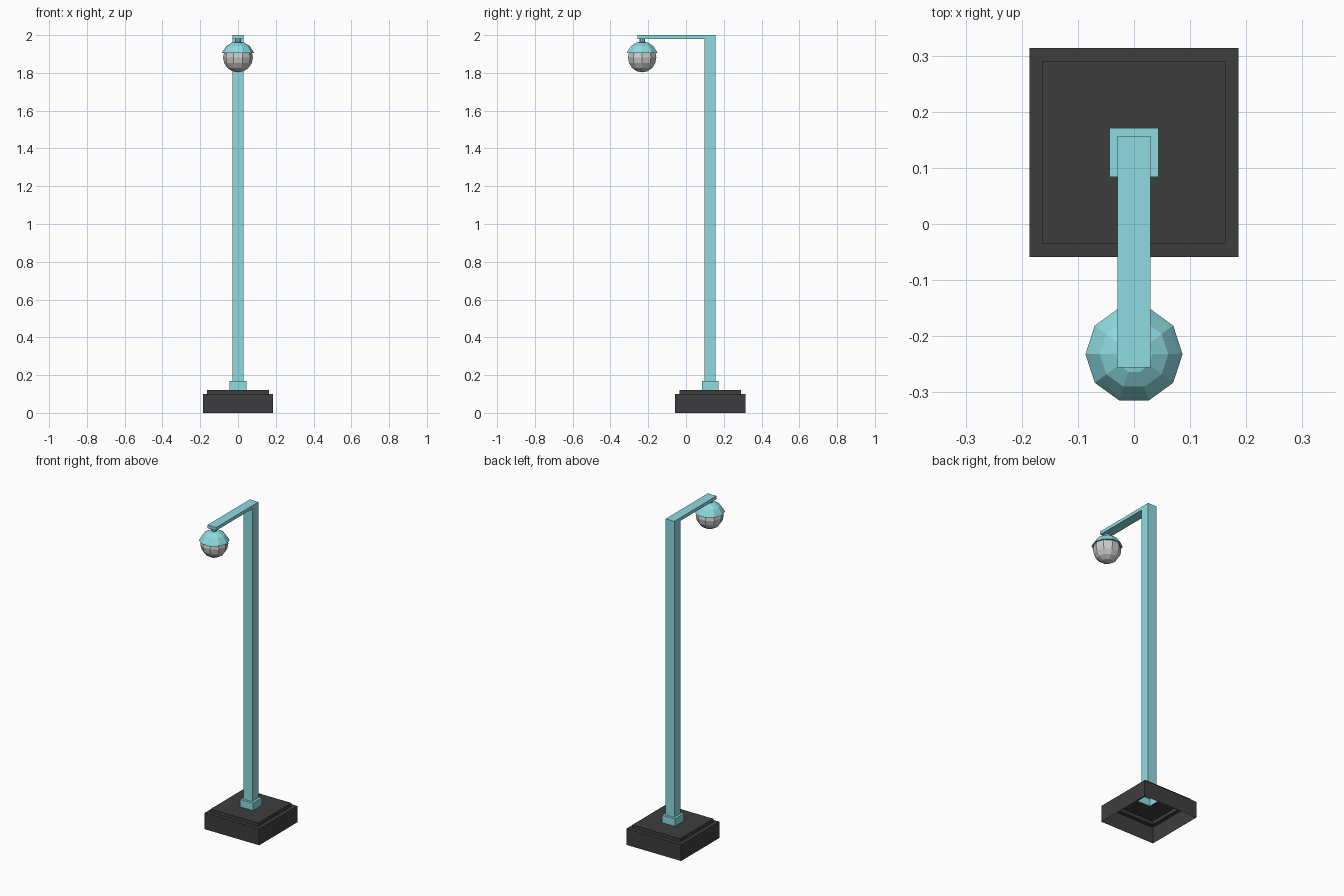
import bpy, bmesh
from math import sin, cos, pi
from mathutils import Vector

if "Cube" in bpy.data.objects:
    bpy.data.objects.remove(bpy.data.objects["Cube"])

POLE_Y, LAMP_Y = 0.1275, -0.232


def material(name, rgb):
    m = bpy.data.materials.new(name)
    m.diffuse_color = (*rgb, 1)
    m.use_nodes = True
    m.node_tree.nodes["Principled BSDF"].inputs["Base Color"].default_value = m.diffuse_color
    return m


CYAN = material("cyan_paint", (0.27, 0.71, 0.75))
DARK = material("dark_stone", (0.048, 0.048, 0.048))


def finish(name, bm, mat=None):
    bmesh.ops.recalc_face_normals(bm, faces=bm.faces)
    me = bpy.data.meshes.new(name)
    bm.to_mesh(me)
    bm.free()
    ob = bpy.data.objects.new(name, me)
    bpy.context.collection.objects.link(ob)
    if mat:
        me.materials.append(mat)
    return ob


def lathe(name, profile, sides, centre, mat=None, turn=0.0, cap=False):
    """Spin (radius, z) points round a vertical axis; radius 0 makes a pole."""
    bm = bmesh.new()
    rings = []
    for r, z in profile:
        n = sides if r > 0 else 1
        rings.append([bm.verts.new((centre[0] + r * cos(2 * pi * i / sides + turn),
                                    centre[1] + r * sin(2 * pi * i / sides + turn), z))
                      for i in range(n)])
    for a, b in zip(rings, rings[1:]):
        for i in range(sides):
            j = (i + 1) % sides
            quad = [a[i % len(a)], a[j % len(a)], b[j % len(b)], b[i % len(b)]]
            bm.faces.new(list(dict.fromkeys(quad)))
    if cap:
        bm.faces.new(rings[-1])
    return finish(name, bm, mat)


def square(name, steps, mat, cap=False):
    """Stepped square block from (half width, z) points, open underneath."""
    return lathe(name, [(h * 2 ** 0.5, z) for h, z in steps], 4,
                 (0, POLE_Y), mat, pi / 4, cap)


# hollow stepped base with an opening under the collar
square("base", [(0.1865, 0), (0.1865, 0.101), (0.163, 0.101),
                (0.163, 0.122), (0.044, 0.122)], DARK)

# collar at the foot of the pole
square("pole_collar", [(0.044, 0.122), (0.044, 0.168), (0.0295, 0.168)], CYAN)

# pole and arm: one bent profile extruded sideways
bm = bmesh.new()
outline = [(0.098, 0.168), (0.157, 0.168), (0.157, 2.0),
           (-0.256, 2.0), (-0.256, 1.98), (0.098, 1.98)]
face = bm.faces.new([bm.verts.new((-0.0295, y, z)) for y, z in outline])
new = bmesh.ops.extrude_face_region(bm, geom=[face])["geom"]
bmesh.ops.translate(bm, vec=Vector((0.059, 0, 0)),
                    verts=[v for v in new if isinstance(v, bmesh.types.BMVert)])
finish("pole_and_arm", bm, CYAN)

# stem, shade and globe of the lamp
lathe("lamp_stem", [(0.016, 1.982), (0.016, 1.958)], 10, (0, LAMP_Y), CYAN)
lathe("lamp_shade", [(0, 1.966), (0.033, 1.960), (0.061, 1.943),
                     (0.079, 1.917), (0.0865, 1.905), (0.077, 1.905)],
      10, (0, LAMP_Y), CYAN)
R, Z = 0.079, 1.882
lathe("lamp_globe", [(0 if k in (0, 8) else R * sin(pi * k / 8), Z + R * cos(pi * k / 8))
                     for k in range(9)], 10, (0, LAMP_Y))
